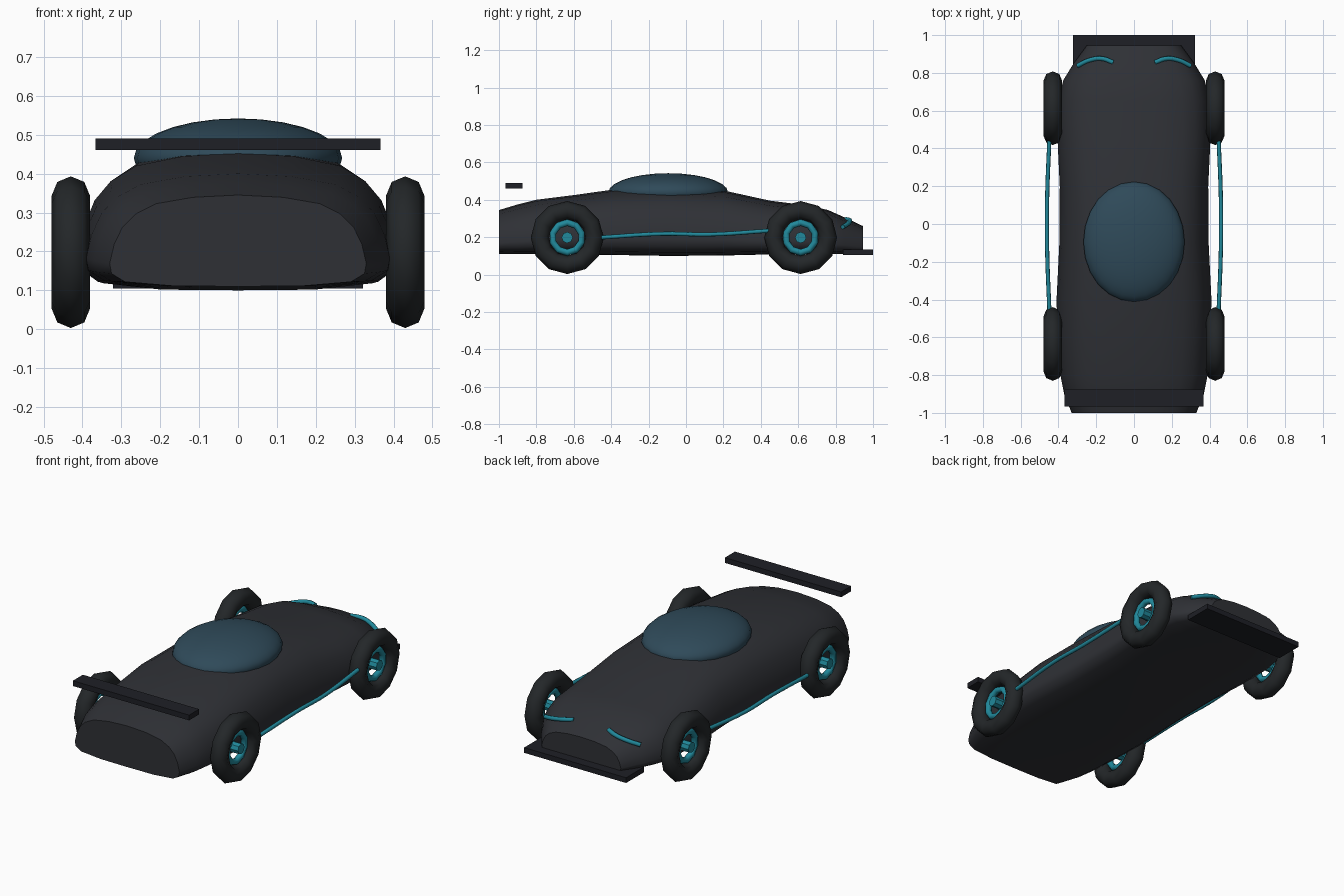
import bpy, bmesh, math

if "Cube" in bpy.data.objects:
    bpy.data.objects.remove(bpy.data.objects["Cube"])


def material(name, rgb):
    m = bpy.data.materials.new(name)
    m.diffuse_color = (*rgb, 1)
    m.use_nodes = True
    m.node_tree.nodes["Principled BSDF"].inputs["Base Color"].default_value = m.diffuse_color
    return m


BODY = material("graphite", (0.028, 0.030, 0.036))
RUBBER = material("rubber", (0.017, 0.020, 0.022))
GLASS = material("tinted_glass", (0.028, 0.068, 0.10))
TEAL = material("teal_trim", (0.015, 0.25, 0.33))
CARBON = material("carbon", (0.013, 0.014, 0.019))


def finish(ob, name, mat, angle=None):
    ob.name = name
    ob.data.materials.append(mat)
    if angle:
        bpy.ops.object.select_all(action='DESELECT')
        ob.select_set(True)
        bpy.context.view_layer.objects.active = ob
        bpy.ops.object.shade_smooth_by_angle(angle=math.radians(angle))
    return ob


def box(name, centre, size, mat):
    bpy.ops.mesh.primitive_cube_add(size=1, location=centre)
    ob = bpy.context.object
    ob.scale = size
    return finish(ob, name, mat)


def tube(name, points, radius, mat):
    cu = bpy.data.curves.new(name, 'CURVE')
    cu.dimensions = '3D'
    cu.bevel_depth = radius
    cu.bevel_resolution = 2
    cu.resolution_u = 5
    cu.use_fill_caps = True
    sp = cu.splines.new('BEZIER')
    sp.bezier_points.add(len(points) - 1)
    for bp, p in zip(sp.bezier_points, points):
        bp.co = p
        bp.handle_left_type = bp.handle_right_type = 'AUTO'
    ob = bpy.data.objects.new(name, cu)
    bpy.context.collection.objects.link(ob)
    cu.materials.append(mat)
    return ob


def ring(name, loc, major, minor, seg, mat):
    bpy.ops.mesh.primitive_torus_add(location=loc, rotation=(0, math.pi / 2, 0),
                                     major_radius=major, minor_radius=minor,
                                     major_segments=seg, minor_segments=8)
    return finish(bpy.context.object, name, mat, 60)


# Body shell: one half section scaled to (y, half width, bottom z, top z)
section = [(0, 0), (0.5, 0.005), (0.88, 0.05), (0.985, 0.14), (1, 0.25), (0.965, 0.46),
           (0.90, 0.65), (0.80, 0.79), (0.64, 0.905), (0.35, 0.975), (0, 1)]
stations = [(-1.0, 0.33, 0.11, 0.345), (-0.9, 0.37, 0.11, 0.375), (-0.8, 0.39, 0.11, 0.40),
            (-0.6, 0.405, 0.108, 0.425), (-0.4, 0.41, 0.105, 0.453), (-0.1, 0.395, 0.10, 0.465),
            (0.2, 0.393, 0.102, 0.45), (0.45, 0.405, 0.108, 0.395), (0.65, 0.40, 0.11, 0.37),
            (0.76, 0.375, 0.11, 0.345), (0.85, 0.32, 0.11, 0.305), (0.945, 0.25, 0.11, 0.26)]
loop = section + [(-x, z) for x, z in section[-2:0:-1]]
bm = bmesh.new()
rows = [[bm.verts.new((x * w, y, b + z * (t - b))) for x, z in loop]
        for y, w, b, t in stations]
n = len(loop)
for r0, r1 in zip(rows, rows[1:]):
    for i in range(n):
        bm.faces.new((r0[i], r0[(i + 1) % n], r1[(i + 1) % n], r1[i]))
bm.faces.new(rows[0])
bm.faces.new(rows[-1])
bmesh.ops.recalc_face_normals(bm, faces=bm.faces)
mesh = bpy.data.meshes.new("body_shell")
bm.to_mesh(mesh)
bm.free()
shell = bpy.data.objects.new("body_shell", mesh)
bpy.context.collection.objects.link(shell)
finish(shell, "body_shell", BODY, 50)

# Cockpit canopy
bpy.ops.mesh.primitive_uv_sphere_add(segments=24, ring_count=14, radius=1,
                                     location=(0, -0.095, 0.44))
canopy = bpy.context.object
canopy.scale = (0.268, 0.32, 0.102)
finish(canopy, "canopy", GLASS, 60)

# Rear wing and nose splitter
box("rear_wing", (0, -0.92, 0.476), (0.734, 0.09, 0.03), CARBON)
box("nose_splitter", (0, 0.92, 0.12), (0.644, 0.16, 0.03), CARBON)

for side, s in (("right", 1), ("left", -1)):
    # Wheels: tyre, rim ring and hub
    for end, y in (("rear", -0.635), ("nose", 0.613)):
        c = (s * 0.43, y, 0.198)
        tag = f"{end}_{side}"
        ring(f"tyre_{tag}", c, 0.146, 0.049, 12, RUBBER)
        ring(f"rim_{tag}", c, 0.08, 0.018, 10, TEAL)
        bpy.ops.mesh.primitive_cylinder_add(vertices=8, radius=0.03, depth=0.07, location=c,
                                            rotation=(0, math.pi / 2, 0))
        finish(bpy.context.object, f"hub_{tag}", TEAL, 40)

    # Side glow strips and headlight strips
    tube(f"side_strip_{side}", [(s * 0.448, -0.46, 0.198), (s * 0.46, -0.13, 0.218),
                                (s * 0.46, 0.13, 0.215), (s * 0.448, 0.45, 0.235)],
         0.011, TEAL)
    tube(f"headlight_{side}", [(s * 0.11, 0.855, 0.296), (s * 0.17, 0.876, 0.29),
                               (s * 0.235, 0.868, 0.275), (s * 0.30, 0.838, 0.255)],
         0.012, TEAL)
